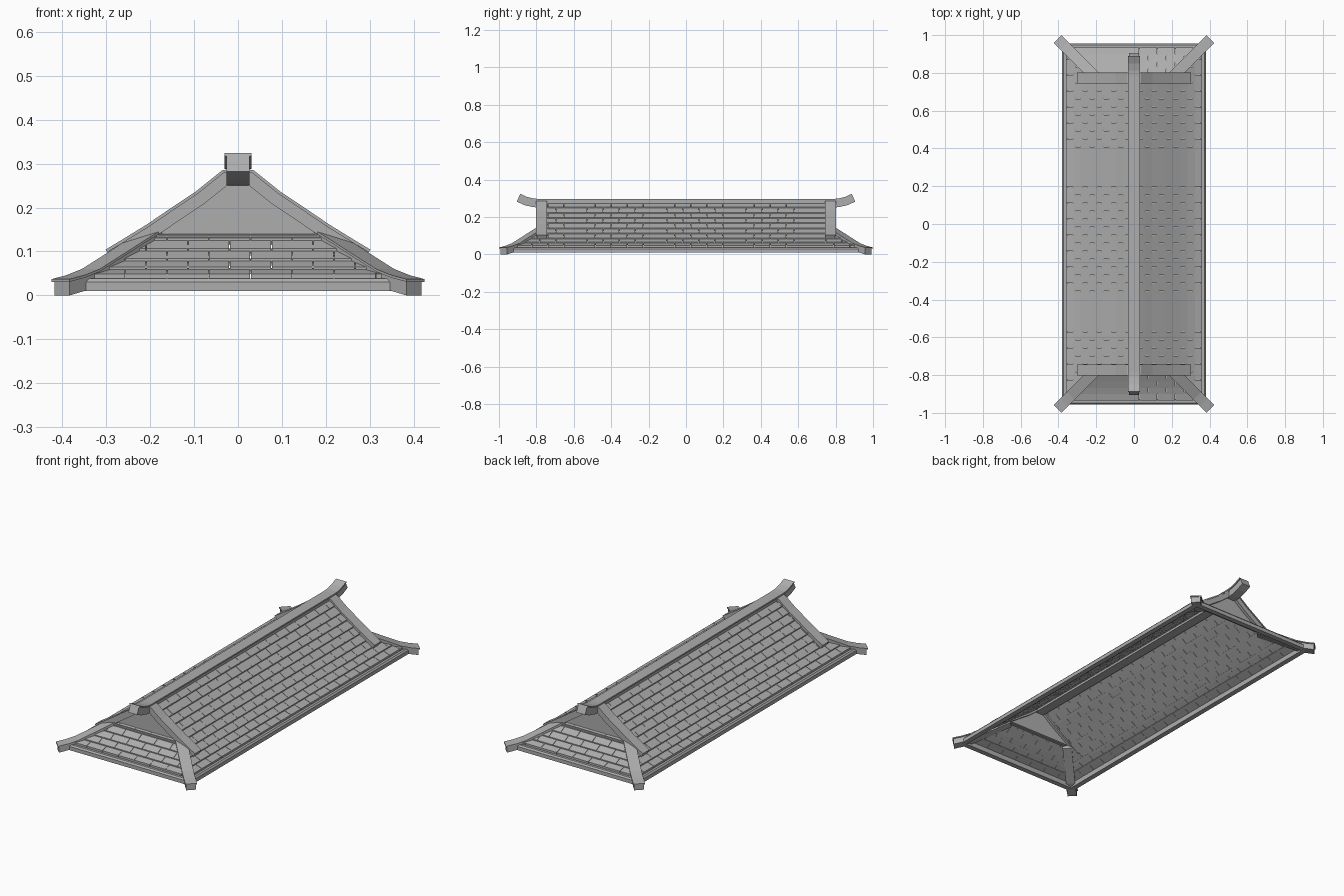
import bpy, bmesh, math
from mathutils import Vector

if "Cube" in bpy.data.objects:
    bpy.data.objects.remove(bpy.data.objects["Cube"])

# Roof slope: distance from the ridge, height. End hips follow the same curve.
SLOPE = [(0.02, 0.275), (0.09, 0.22), (0.15, 0.178), (0.20, 0.14),
         (0.26, 0.097), (0.31, 0.064), (0.37, 0.036)]
END = 0.575   # hip line: y = x + END
GABLE = 0.775
GREY = bpy.data.materials.new("dark_grey")
GREY.diffuse_color = (0.42, 0.42, 0.42, 1)
GREY.use_nodes = True
GREY.node_tree.nodes["Principled BSDF"].inputs["Base Color"].default_value = GREY.diffuse_color


def height(d):
    for (a, za), (b, zb) in zip(SLOPE, SLOPE[1:]):
        if d <= b or b == SLOPE[-1][0]:
            return za + (zb - za) * (d - a) / (b - a)


def finish(name, bm):
    bmesh.ops.remove_doubles(bm, verts=bm.verts, dist=1e-6)
    bmesh.ops.recalc_face_normals(bm, faces=bm.faces)
    me = bpy.data.meshes.new(name)
    bm.to_mesh(me)
    bm.free()
    me.materials.append(GREY)
    ob = bpy.data.objects.new(name, me)
    bpy.context.collection.objects.link(ob)
    return ob


def skin(bm, rings, closed=False):
    # Join rings of points into a tube, capped unless closed
    vs = [[bm.verts.new(p) for p in r] for r in rings]
    n = len(vs[0])
    for i in range(len(vs) if closed else len(vs) - 1):
        a, b = vs[i], vs[(i + 1) % len(vs)]
        for j in range(n):
            k = (j + 1) % n
            bm.faces.new((a[j], a[k], b[k], b[j]))
    if not closed:
        bm.faces.new(vs[0])
        bm.faces.new(vs[-1])


def bar(bm, path, side, half, low, high, upright=False):
    # Rectangular bar along a path
    side = Vector(side).normalized()
    pts = [Vector(p) for p in path]
    rings = []
    for i, p in enumerate(pts):
        t = pts[min(i + 1, len(pts) - 1)] - pts[max(i - 1, 0)]
        up = Vector((0, 0, 1)) if upright else side.cross(t).normalized()
        if up.z < 0:
            up = -up
        rings.append([p + side * s * half + up * h
                      for s, h in ((-1, low), (1, low), (1, high), (-1, high))])
    skin(bm, rings)


def tiles(name, d0, d1, rows, width, limit, place):
    # Staggered courses of overlapping tiles, clipped at the slope edges
    bm = bmesh.new()
    step, gap = (d1 - d0) / rows, 0.002
    for r in range(rows):
        top, low = d0 + r * step, d0 + (r + 1) * step
        top = max(d0, top - step * 0.35)
        count = math.ceil(limit(low) / width) + 1
        for i in range(-count, count + 1):
            u = (i + (0.3, 0.8)[r % 2]) * width
            rings = []
            for d, lift in ((top, 0.0), (low, 0.008)):
                m = limit(d)
                a = max(-m, min(m, u + gap / 2))
                b = max(-m, min(m, u + width - gap / 2))
                z = height(d)
                rings.append([(d, a, z - 0.008), (d, b, z - 0.008),
                              (d, b, z + lift), (d, a, z + lift)])
            if rings[1][1][1] - rings[1][0][1] < 0.004:
                continue
            if rings[0][1][1] - rings[0][0][1] < 1e-4:
                # corner tile: keep a sliver at its upper edge
                s = 0.001 if u < 0 else -0.001
                for k in ((1, 2) if u < 0 else (0, 3)):
                    x, y, z = rings[0][k]
                    rings[0][k] = (x, y + s, z)
            skin(bm, [[place(*p) for p in ring] for ring in rings])
    return finish(name, bm)


# Tiled slopes
for s, n in ((1, "right"), (-1, "left")):
    tiles(n + "_slope_tiles", 0.02, 0.36, 9, 0.085,
          lambda d: max(GABLE, d + END),
          lambda d, u, z, s=s: (s * d, u, z))
for s, n in ((1, "back"), (-1, "front")):
    tiles(n + "_hip_tiles", 0.19, 0.36, 5, 0.095,
          lambda d: d,
          lambda d, u, z, s=s: (u, s * (d + END), z))

# Eave moulding around the whole roof
bm = bmesh.new()
prof = [(0.38, 0.01), (0.38, 0.03), (0.373, 0.038), (0.352, 0.038), (0.352, 0.01)]
skin(bm, [[(sx * o, sy * (o + END), z) for o, z in prof]
          for sx, sy in ((1, 1), (-1, 1), (-1, -1), (1, -1))], closed=True)
finish("eave_moulding", bm)

# Main ridge with upturned ends and a slightly wider cap
half = [(0.78, 0.25), (0.82, 0.253), (0.865, 0.264), (0.905, 0.282)]
path = [(0, -y, z) for y, z in reversed(half)] + [(0, y, z) for y, z in half]
bm = bmesh.new()
bar(bm, path, (1, 0, 0), 0.026, 0, 0.041)
finish("main_ridge", bm)
bm = bmesh.new()
bar(bm, path, (1, 0, 0), 0.031, 0.038, 0.046)
finish("main_ridge_cap", bm)

for sy, n in ((-1, "front"), (1, "back")):
    # Gable wall and the sill at its foot
    bm = bmesh.new()
    tri = [(0, 0.28), (0.09, 0.222), (0.15, 0.178), (0.205, 0.132)]
    outline = tri + [(-x, z) for x, z in reversed(tri[1:])]
    skin(bm, [[(x, sy * y, z) for x, z in outline] for y in (0.762, 0.780)])
    finish(n + "_gable_wall", bm)
    bm = bmesh.new()
    bar(bm, [(-0.2, sy * 0.78, 0.128), (0.2, sy * 0.78, 0.128)],
        (0, 1, 0), 0.014, 0, 0.009)
    finish(n + "_gable_sill", bm)

    for sx, m in ((-1, "left"), (1, "right")):
        # Descending ridge along the gable edge
        bm = bmesh.new()
        verge = [(0.0, 0.280), (0.03, 0.274), (0.09, 0.226), (0.15, 0.186),
                 (0.20, 0.152), (0.26, 0.115), (0.295, 0.094)]
        p = [(sx * x, sy * 0.772, z) for x, z in verge]
        bar(bm, p, (0, 1, 0), 0.025, -0.022, 0.006)
        bar(bm, p, (0, 1, 0), 0.029, 0.005, 0.012)
        finish(n + "_" + m + "_gable_ridge", bm)

        # Corner hip ridge, flaring out at the tip
        bm = bmesh.new()
        hip = [(0.19, 0.152), (0.235, 0.124), (0.28, 0.095), (0.335, 0.060),
               (0.37, 0.046), (0.404, 0.037)]
        p = [(sx * x, sy * (x + END), z) for x, z in hip]
        side = (sx, -sy, 0)
        bar(bm, p[:-1] + [(sx * 0.400, sy * 0.975, 0.037)], side, 0.024,
            -0.037, -0.004, True)
        bar(bm, p, side, 0.029, -0.006, 0, True)
        finish(n + "_" + m + "_hip_ridge", bm)
